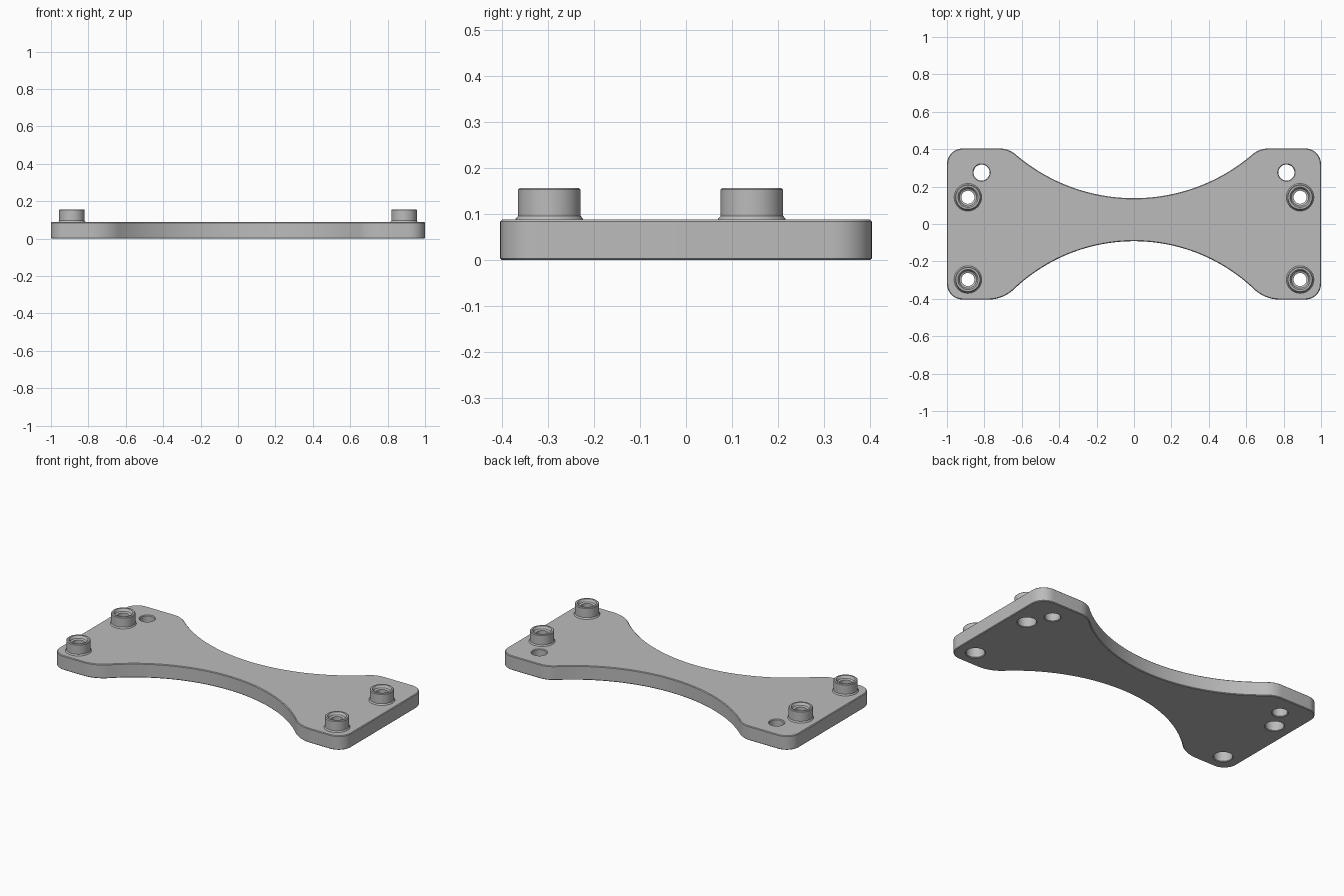
import bpy, bmesh
from math import cos, sin, pi, sqrt, atan2

cube = bpy.data.objects.get("Cube")
if cube:
    bpy.data.objects.remove(cube, do_unlink=True)

grey = bpy.data.materials.new("mid grey")
grey.use_nodes = True
grey.diffuse_color = (0.5, 0.5, 0.5, 1)
grey.node_tree.nodes["Principled BSDF"].inputs["Base Color"].default_value = (0.5, 0.5, 0.5, 1)

HALF_Y = 0.404
PLATE_TOP = 0.088
CHAMFER = 0.004
BOSS_X, BOSS_YS = 0.888, (0.143, -0.297)


def arc(cx, cy, r, a0, a1, n):
    return [(cx + r * cos(a0 + (a1 - a0) * i / n), cy + r * sin(a0 + (a1 - a0) * i / n))
            for i in range(n + 1)]


def waist_half(waist, big_r, fillet_x):
    """Right half of one long edge (y positive): corner, shoulder fillet, concave waist."""
    corner = 0.085
    cy = waist + big_r
    # shoulder radius that is tangent to both the straight edge and the waist arc
    d = cy - HALF_Y
    r = (fillet_x ** 2 + d * d - big_r ** 2) / (2 * (big_r - d))
    fy = HALF_Y - r
    ang = atan2(cy - fy, -fillet_x)
    pts = arc(1 - corner, HALF_Y - corner, corner, 0, pi / 2, 12)
    pts += arc(fillet_x, fy, r, pi / 2, ang, 10)
    pts += arc(0, cy, big_r, ang - pi, -pi / 2, 32)[1:]
    return pts


def full_edge(half):
    return half + [(-x, y) for x, y in reversed(half[:-1])]


def finish(ob):
    bpy.ops.object.select_all(action="DESELECT")
    ob.select_set(True)
    bpy.context.view_layer.objects.active = ob
    if ob.type == "CURVE":
        bpy.ops.object.convert(target="MESH")
        ob = bpy.context.object
        bm = bmesh.new()
        bm.from_mesh(ob.data)
        bmesh.ops.remove_doubles(bm, verts=bm.verts, dist=0.0001)
        bmesh.ops.recalc_face_normals(bm, faces=bm.faces)
        bm.to_mesh(ob.data)
        bm.free()
    bpy.ops.object.shade_smooth_by_angle(angle=pi / 6)


# Plate: chamfered outline with through holes
back = full_edge(waist_half(0.138, 0.973, 0.72))
front = [(-x, -y) for x, y in full_edge(waist_half(0.092, 0.93, 0.78))]
loops = [back + front]
holes = [(s * BOSS_X, y, 0.052) for s in (-1, 1) for y in BOSS_YS]
holes += [(s * 0.815, 0.275, 0.043) for s in (-1, 1)]
for x, y, r in holes:
    loops.append(arc(x, y, r, 2 * pi, 0, 40)[:-1])

curve = bpy.data.curves.new("plate", "CURVE")
curve.dimensions = "2D"
curve.fill_mode = "BOTH"
curve.extrude = PLATE_TOP / 2 - CHAMFER
curve.bevel_depth = CHAMFER
curve.bevel_resolution = 0
curve.offset = -CHAMFER
for pts in loops:
    sp = curve.splines.new("POLY")
    sp.points.add(len(pts) - 1)
    for p, (x, y) in zip(sp.points, pts):
        p.co = (x, y, 0, 1)
    sp.use_cyclic_u = True
curve.materials.append(grey)
plate = bpy.data.objects.new("plate", curve)
plate.location.z = PLATE_TOP / 2
bpy.context.collection.objects.link(plate)
finish(plate)

# Bosses: lathed sleeves with a flared foot and a countersunk bore
profile = [(0.074, 0.086), (0.073, 0.090), (0.068, 0.096), (0.068, 0.153), (0.064, 0.157),
           (0.054, 0.157), (0.046, 0.142), (0.035, 0.137), (0.035, 0.085), (0.056, 0.083)]


def lathe(name, loc, n=48):
    bm = bmesh.new()
    rings = [[bm.verts.new((r * cos(2 * pi * i / n), r * sin(2 * pi * i / n), z))
              for i in range(n)] for r, z in profile]
    for a, b in zip(rings, rings[1:] + rings[:1]):
        for i in range(n):
            j = (i + 1) % n
            bm.faces.new((a[i], a[j], b[j], b[i]))
    bmesh.ops.recalc_face_normals(bm, faces=bm.faces)
    me = bpy.data.meshes.new(name)
    bm.to_mesh(me)
    bm.free()
    me.materials.append(grey)
    ob = bpy.data.objects.new(name, me)
    ob.location = loc
    bpy.context.collection.objects.link(ob)
    finish(ob)


for side, sx in (("left", 1), ("right", -1)):
    for end, y in zip(("back", "front"), BOSS_YS):
        lathe(f"{end}_{side}_boss", (sx * BOSS_X, y, 0))
